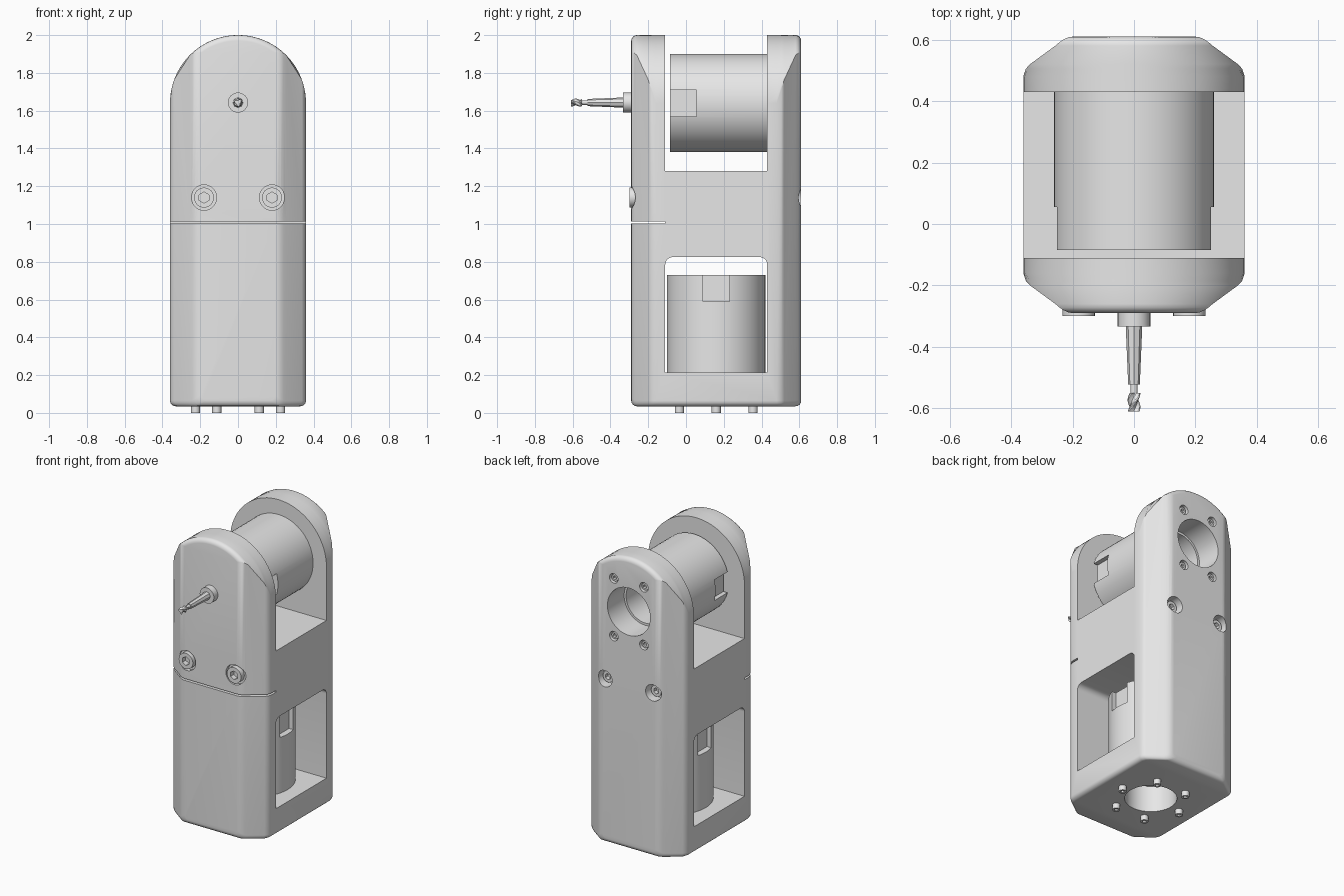
import bpy
import bmesh
from math import asin, sin, cos, pi, radians
from mathutils import Vector, Matrix

cube = bpy.data.objects.get("Cube")
if cube:
    bpy.data.objects.remove(cube, do_unlink=True)

grey = bpy.data.materials.new("light_grey")
grey.use_nodes = True
grey.diffuse_color = (0.8, 0.8, 0.8, 1)
bsdf = next(n for n in grey.node_tree.nodes if n.type == 'BSDF_PRINCIPLED')
bsdf.inputs["Base Color"].default_value = (0.8, 0.8, 0.8, 1)


def finish(name, bm):
    bmesh.ops.recalc_face_normals(bm, faces=bm.faces)
    mesh = bpy.data.meshes.new(name)
    bm.to_mesh(mesh)
    bm.free()
    mesh.materials.append(grey)
    obj = bpy.data.objects.new(name, mesh)
    bpy.context.collection.objects.link(obj)
    return obj


def activate(obj):
    bpy.ops.object.select_all(action='DESELECT')
    obj.select_set(True)
    bpy.context.view_layer.objects.active = obj


def smooth(obj):
    activate(obj)
    bpy.ops.object.shade_smooth_by_angle(angle=radians(30))


def loft(name, loops):
    """Skin a list of equal-length loops and cap both ends."""
    bm = bmesh.new()
    rings = [[bm.verts.new(p) for p in loop] for loop in loops]
    n = len(rings[0])
    for a, b in zip(rings, rings[1:]):
        for i in range(n):
            j = (i + 1) % n
            bm.faces.new((a[i], a[j], b[j], b[i]))
    bm.faces.new(rings[0])
    bm.faces.new(rings[-1])
    return finish(name, bm)


def cyl(name, start, end, r, r2=None, n=48):
    """Round or n-sided rod between two points."""
    start, end = Vector(start), Vector(end)
    axis = end - start
    turn = axis.to_track_quat('Z', 'Y').to_matrix().to_4x4()
    bm = bmesh.new()
    bmesh.ops.create_cone(bm, cap_ends=True, segments=n, radius1=r,
                          radius2=r if r2 is None else r2, depth=axis.length,
                          matrix=Matrix.Translation((start + end) / 2) @ turn)
    return finish(name, bm)


def box(name, lo, hi, top_round=0):
    lo, hi = Vector(lo), Vector(hi)
    size = hi - lo
    bm = bmesh.new()
    bmesh.ops.create_cube(bm, size=1, matrix=Matrix.Translation((lo + hi) / 2)
                          @ Matrix.Diagonal((*size, 1)))
    if top_round:
        edges = [e for e in bm.edges if all(v.co.z > hi.z - 1e-4 for v in e.verts)
                 and abs(e.verts[0].co.x - e.verts[1].co.x) > 0.1]
        bmesh.ops.bevel(bm, geom=edges, offset=top_round, segments=6,
                        profile=0.5, affect='EDGES')
    return finish(name, bm)


def cut(target, *cutters):
    for c in cutters:
        c.hide_render = True
        activate(target)
        mod = target.modifiers.new("cut", 'BOOLEAN')
        mod.operation = 'DIFFERENCE'
        mod.solver = 'EXACT'
        mod.object = c
        bpy.ops.object.modifier_apply(modifier=mod.name)
        bpy.data.objects.remove(c, do_unlink=True)


def bolt(name, base, tip, r):
    """Cylindrical head with a hex socket in the tip."""
    base, tip = Vector(base), Vector(tip)
    out = (tip - base).normalized()
    head = cyl(name, base, tip, r, n=24)
    cut(head, cyl("socket", tip - out * r * 0.7, tip + out * 0.02, r * 0.55, n=6))
    smooth(head)


# Housing: arched cross-sections lofted from front to back
MID, AXIS, R, BASE, FIL = 0.16, 1.64, 0.36, 0.035, 0.03


def section(y, w, t):
    top = asin(min(1, w / (R - t)))
    pts = []
    for i in range(41):
        a = top * (1 - i / 20)
        pts.append((sin(a) * (R - t), y, AXIS + cos(a) * (R - t)))
    for side in (-1, 1):
        arc = [k * pi / 10 for k in range(6)]
        for a in (arc if side < 0 else arc[::-1]):
            pts.append((side * (w - FIL + FIL * cos(a)), y,
                        BASE + t + FIL - FIL * sin(a)))
    return pts


# Half depth from the middle, half width, edge inset
rim = [(0.45, 0.195, 0.03), (0.448, 0.212, 0.019), (0.441, 0.228, 0.009),
       (0.432, 0.242, 0.002), (0.42, 0.256, 0), (0.36, 0.338, 0),
       (0.345, 0.352, 0), (0.32, 0.36, 0)]
stations = [(MID - d, w, t) for d, w, t in rim]
stations += [(MID + d, w, t) for d, w, t in reversed(rim)]
housing = loft("housing", [section(*s) for s in stations])

cut(housing,
    box("upper_gap", (-1, -0.11, 1.28), (1, 0.43, 2.2)),
    box("lower_window", (-1, -0.11, 0.215), (1, 0.43, 0.825), 0.04),
    box("front_seam", (-1, -0.5, 1.002), (1, -0.11, 1.014)),
    cyl("back_bore", (0, 0.4, AXIS), (0, 0.7, AXIS), 0.16),
    cyl("bottom_bore", (0, MID, -0.1), (0, MID, 0.25), 0.16))

# Bolts clamping the two halves together
for side, x in (("right", -0.18), ("left", 0.18)):
    z = 1.14
    cut(housing, cyl("front_recess", (x, -0.265, z), (x, -0.4, z), 0.067),
        cyl("back_recess", (x, 0.54, z), (x, 0.7, z), 0.055))
    bolt("front_bolt_" + side, (x, -0.25, z), (x, -0.3, z), 0.053)
    bolt("back_bolt_" + side, (x, 0.53, z), (x, 0.575, z), 0.038)

# Motor mounting bolts: six below, four behind
for i in range(6):
    dx, d = 0.225 * cos(i * pi / 3), 0.225 * sin(i * pi / 3)
    bolt(f"bottom_bolt_{i}", (dx, MID + d, 0.07), (dx, MID + d, 0), 0.024)
    if i % 3:
        cut(housing, cyl("bolt_recess", (dx, 0.575, AXIS + d),
                         (dx, 0.7, AXIS + d), 0.032, n=24))
        bolt(f"rear_bolt_{i}", (dx, 0.56, AXIS + d), (dx, 0.598, AXIS + d), 0.024)
smooth(housing)


# Motors: hollow cans with a notch on each side of the free end
def motor(name, place):
    can = cyl(name, (0, 0, -0.002), (0, 0, 0.515), 0.26, n=64)
    cut(can, cyl("can_bore", (0, 0, -0.1), (0, 0, 0.35), 0.145),
        box("notch_right", (-0.4, -0.07, 0.375), (-0.22, 0.07, 0.6)),
        box("notch_left", (0.22, -0.07, 0.375), (0.4, 0.07, 0.6)))
    can.data.transform(place)
    smooth(can)


motor("lower_motor", Matrix.Translation((0, MID, 0.215)))
motor("upper_motor", Matrix.Translation((0, 0.43, AXIS)) @ Matrix.Rotation(pi / 2, 4, 'X'))

# Spindle on the front, ending in a twisted cutter
Z = 1.643
for name, y0, y1, r0, r1, n in (
        ("spindle_collar", -0.28, -0.333, 0.053, 0.053, 32),
        ("spindle_shaft", -0.33, -0.522, 0.027, 0.019, 8),
        ("cutter_neck", -0.52, -0.56, 0.012, 0.012, 16)):
    smooth(cyl(name, (0, y0, Z), (0, y1, Z), r0, r1, n))

flutes = []
for k in range(15):
    y, twist = -0.55 - 0.06 * k / 14, k * 0.2
    ring = []
    for i in range(24):
        a = i * pi / 12
        r = 0.016 + 0.005 * cos(3 * a)
        ring.append((r * cos(a + twist), y, Z + r * sin(a + twist)))
    flutes.append(ring)
smooth(loft("cutter_tip", flutes))
